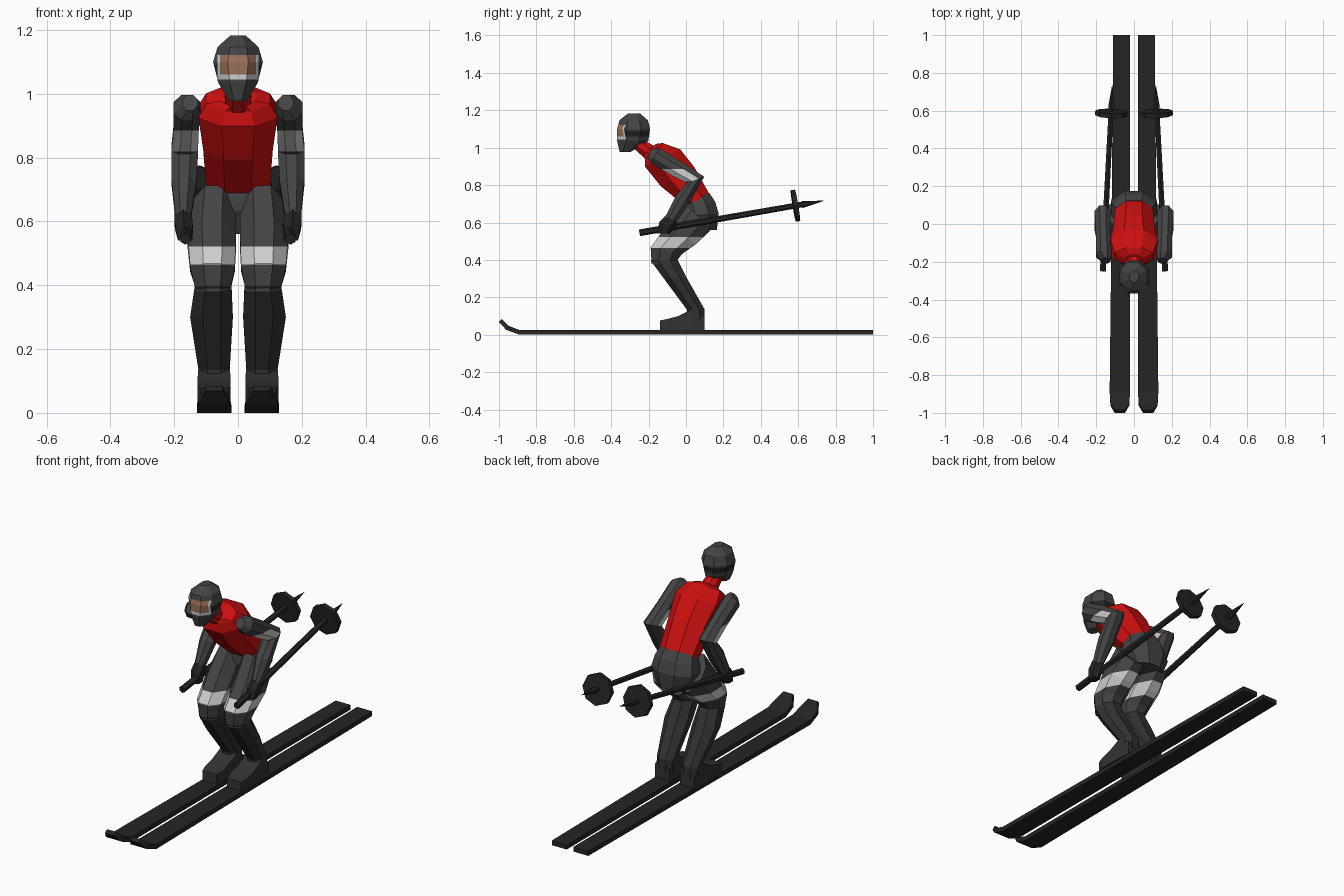
import bpy, bmesh, math
from mathutils import Vector

if "Cube" in bpy.data.objects:
    bpy.data.objects.remove(bpy.data.objects["Cube"])


def material(name, rgb):
    m = bpy.data.materials.new(name)
    m.diffuse_color = (*rgb, 1)
    m.use_nodes = True
    m.node_tree.nodes["Principled BSDF"].inputs["Base Color"].default_value = m.diffuse_color
    return m


RED = material("red_vest", (0.62, 0.005, 0.005))
GREY = material("dark_grey_fabric", (0.058, 0.058, 0.058))
BOOT = material("charcoal_boot", (0.032, 0.032, 0.032))
BLACK = material("near_black", (0.018, 0.018, 0.018))
LIGHT = material("light_grey_band", (0.62, 0.62, 0.62))
SKIN = material("skin_brown", (0.32, 0.16, 0.10))


def finish(bm, name, mats, cuts=(), rule=None):
    """Cut the mesh along planes, colour faces by rule, make the object."""
    for co, no in cuts:
        geom = bm.verts[:] + bm.edges[:] + bm.faces[:]
        bmesh.ops.bisect_plane(bm, geom=geom, plane_co=co, plane_no=no, dist=1e-5)
    bmesh.ops.recalc_face_normals(bm, faces=bm.faces[:])
    if rule:
        for f in bm.faces:
            f.material_index = rule(f.calc_center_median())
    me = bpy.data.meshes.new(name)
    bm.to_mesh(me)
    bm.free()
    for m in mats:
        me.materials.append(m)
    ob = bpy.data.objects.new(name, me)
    bpy.context.collection.objects.link(ob)
    return ob


def loft(name, sections, mats, n=8, s=1, cuts=(), rule=None):
    """Skin n-sided rings (x, y, z, half width, half depth, pitch in degrees)."""
    bm = bmesh.new()
    k = 1 / math.cos(math.pi / n)
    rings = []
    for x, y, z, rx, rd, p in sections:
        d = Vector((0, math.cos(math.radians(p)), math.sin(math.radians(p))))
        ring = []
        for i in range(n):
            a = 2 * math.pi * (i + 0.5) / n
            v = Vector((x * s + k * rx * math.cos(a), y, z)) + d * (k * rd * math.sin(a))
            ring.append(bm.verts.new(v))
        rings.append(ring)
    for a, b in zip(rings, rings[1:]):
        for i in range(n):
            j = (i + 1) % n
            bm.faces.new((a[i], a[j], b[j], b[i]))
    bm.faces.new(rings[0])
    bm.faces.new(rings[-1])
    return finish(bm, name, mats, cuts, rule)


def rod(name, a, b, r1, r2, n, mat):
    """Straight cone or cylinder between two points."""
    a, b = Vector(a), Vector(b)
    bm = bmesh.new()
    bmesh.ops.create_cone(bm, cap_ends=True, segments=n, radius1=r1, radius2=r2,
                          depth=(b - a).length)
    rot = (b - a).to_track_quat('Z', 'Y').to_matrix()
    for v in bm.verts:
        v.co = rot @ v.co + (a + b) / 2
    return finish(bm, name, [mat])


def level(*heights):
    return [((0, 0, h), (0, 0, 1)) for h in heights]


for side, s in (("left", 1), ("right", -1)):
    # ski with upturned tip
    loft(side + "_ski", [
        (.065, 1.0, .0125, .045, .0125, 90), (.070, 0, .0125, .049, .0125, 90),
        (.075, -.89, .0125, .054, .0125, 90), (.075, -.955, .037, .050, .0125, 60),
        (.075, -.993, .076, .027, .011, 45)], [BLACK], n=4, s=s)
    # boot foot
    loft(side + "_boot", [
        (.075, -.14, .05, .042, .026, 90), (.075, -.10, .054, .052, .03, 90),
        (.075, -.04, .062, .052, .038, 90), (.075, .03, .08, .05, .056, 90),
        (.075, .098, .06, .044, .036, 90)], [BOOT], n=4, s=s)
    # lower leg
    loft(side + "_lower_leg", [
        (.075, .055, .07, .047, .045, 0), (.075, .052, .135, .049, .048, 0),
        (.083, -.056, .30, .067, .062, 0), (.078, -.115, .395, .058, .073, 0),
        (.078, -.115, .43, .05, .06, 0)], [BOOT], s=s)
    # thigh with light band
    loft(side + "_thigh", [
        (.078, -.118, .385, .054, .066, 5), (.08, -.105, .45, .07, .086, -12),
        (.082, -.02, .54, .076, .092, -38), (.075, .06, .635, .068, .105, -48)],
        [GREY, LIGHT], s=s, cuts=level(.465, .522),
        rule=lambda c: int(.465 < c.z < .522))
    # arm with light band and cuff
    loft(side + "_arm", [
        (.15, -.195, .972, .024, .028, 60), (.16, -.165, .957, .042, .046, 60),
        (.163, -.05, .888, .039, .045, 60), (.167, .05, .828, .042, .05, 20),
        (.169, -.02, .72, .039, .041, -28), (.172, -.085, .61, .024, .032, -33)],
        [GREY, LIGHT], s=s, cuts=level(.82, .885),
        rule=lambda c: int(.82 < c.z < .885 and c.y < .03))
    # glove around the pole
    loft(side + "_glove", [
        (.172, -.075, .615, .027, .035, -33), (.17, -.105, .585, .028, .036, -25),
        (.165, -.12, .54, .023, .03, 0)], [BLACK], n=6, s=s)
    # ski pole, basket and spike
    rod(side + "_pole", (.165 * s, -.248, .545), (.12 * s, .63, .698), .018, .015, 6, BLACK)
    rod(side + "_pole_basket", (.121 * s, .573, .688), (.12 * s, .597, .692), .085, .085, 8, BLACK)
    rod(side + "_pole_spike", (.12 * s, .62, .696), (.115 * s, .735, .716), .019, .001, 6, BLACK)

# hips
loft("hips", [
    (0, .10, .56, .085, .065, 0), (0, .085, .64, .123, .09, 5),
    (0, .075, .685, .113, .085, 18), (0, .06, .73, .096, .07, 25)], [GREY])

# vest leaning forward
loft("vest", [
    (0, .06, .72, .1, .073, 25), (0, -.045, .845, .109, .103, 30),
    (0, -.125, .945, .124, .105, 26), (0, -.172, .985, .10, .062, 40),
    (0, -.195, .99, .055, .045, 42)], [RED])

# collar
loft("collar", [
    (0, -.18, .965, .044, .044, 50), (0, -.235, 1.005, .038, .036, 50),
    (0, -.285, 1.045, .036, .034, 50)], [RED])


# helmet with face opening, light rim and strap
def helmet_rule(c):
    if c.y < -.29 and abs(c.x) < .064 and 1.045 < c.z < 1.122:
        return 2 if c.z < 1.06 or abs(c.x) > .057 else 1
    return 3 if 1.06 < c.z < 1.09 else 0


loft("helmet", [
    (0, -.325, .978, .028, .03, 0), (0, -.285, 1.035, .062, .083, 0),
    (0, -.28, 1.1, .078, .088, 0), (0, -.28, 1.147, .064, .076, 0),
    (0, -.278, 1.183, .024, .032, 0)], [GREY, SKIN, LIGHT, BLACK],
    cuts=level(1.045, 1.06, 1.09, 1.122) +
    [((x, 0, 0), (1, 0, 0)) for x in (-.064, -.057, .057, .064)],
    rule=helmet_rule)
